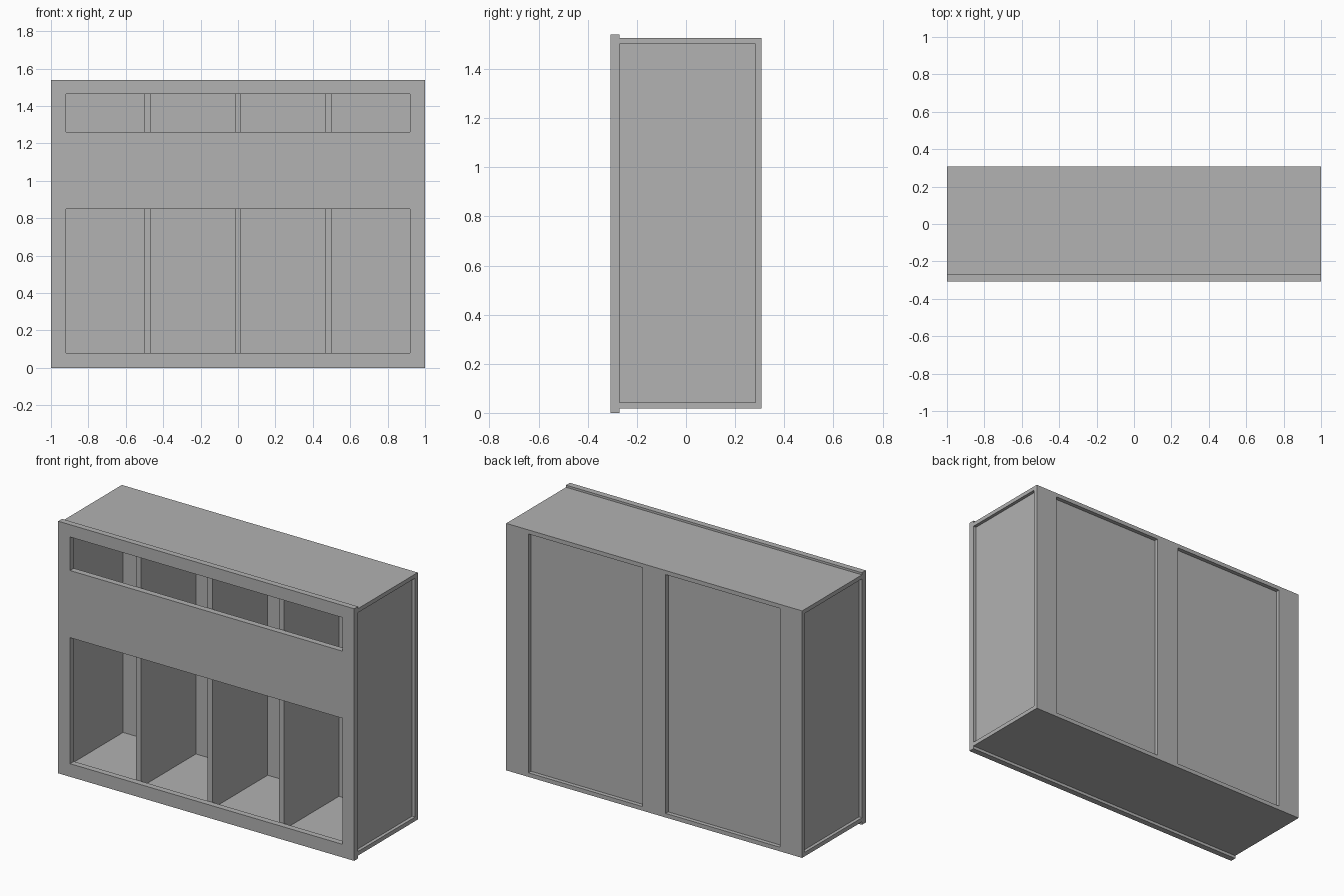
import bpy, bmesh
from mathutils import Vector

cube = bpy.data.objects.get("Cube")
if cube:
    bpy.data.objects.remove(cube, do_unlink=True)

GREY = (0.445, 0.445, 0.445, 1.0)
mat = bpy.data.materials.new("cabinet grey")
mat.use_nodes = True
mat.diffuse_color = GREY
mat.node_tree.nodes["Principled BSDF"].inputs["Base Color"].default_value = GREY

# Shared dimensions
FRONT, FRAME_BACK, BACK = -0.307, -0.27, 0.307
PANEL_BACK, PANEL_FRONT = 0.282, 0.262
BASE, FLOOR, CEILING, TOP = 0.018, 0.043, 1.502, 1.527
HEIGHT = 1.54


def finish(name, bm):
    bmesh.ops.recalc_face_normals(bm, faces=bm.faces)
    mesh = bpy.data.meshes.new(name)
    bm.to_mesh(mesh)
    bm.free()
    mesh.materials.append(mat)
    obj = bpy.data.objects.new(name, mesh)
    bpy.context.collection.objects.link(obj)
    return obj


def box(name, x, y, z):
    """Box from (min, max) pairs on each axis."""
    bm = bmesh.new()
    bmesh.ops.create_cube(bm, size=1)
    for v in bm.verts:
        v.co = Vector([r[0] if c < 0 else r[1] for c, r in zip(v.co, (x, y, z))])
    return finish(name, bm)


def face_frame(name, xs, zs, y, open_cells):
    """Board made of grid cells, leaving the open cells as holes."""
    bm = bmesh.new()
    grid = [[bm.verts.new((x, y[0], z)) for z in zs] for x in xs]
    for i in range(len(xs) - 1):
        for j in range(len(zs) - 1):
            if (i, j) not in open_cells:
                bm.faces.new((grid[i][j], grid[i + 1][j],
                              grid[i + 1][j + 1], grid[i][j + 1]))
    ext = bmesh.ops.extrude_face_region(bm, geom=bm.faces[:], use_keep_orig=True)
    moved = [g for g in ext["geom"] if isinstance(g, bmesh.types.BMVert)]
    bmesh.ops.translate(bm, verts=moved, vec=(0, y[1] - y[0], 0))
    return finish(name, bm)


# Front board with a low upper opening and a tall lower opening
face_frame("front_frame", (-1, -0.92, 0.92, 1), (0, 0.08, 0.85, 1.26, 1.465, HEIGHT),
           (FRONT, FRAME_BACK), {(1, 1), (1, 3)})

# Top and bottom boards
box("bottom_board", (-1, 1), (FRAME_BACK, BACK), (BASE, FLOOR))
box("top_board", (-1, 1), (FRAME_BACK, BACK), (CEILING, TOP))

# Recessed side panels and outer back stiles
for name, s in (("left", 1), ("right", -1)):
    box(name + "_side_panel", sorted((0.96 * s, 0.98 * s)),
        (FRAME_BACK, PANEL_BACK), (FLOOR, CEILING))
    box(name + "_back_stile", sorted((0.85 * s, s)),
        (PANEL_BACK, BACK), (FLOOR, CEILING))

# Recessed back panel and its centre stile
box("back_panel", (-0.96, 0.96), (PANEL_FRONT, PANEL_BACK), (FLOOR, CEILING))
box("centre_back_stile", (-0.078, 0.078), (PANEL_BACK, BACK), (FLOOR, CEILING))

# Full depth dividers
for name, x in (("right", -0.485), ("centre", 0), ("left", 0.482)):
    box(name + "_divider", (x - 0.017, x + 0.017),
        (FRAME_BACK, PANEL_FRONT), (FLOOR, CEILING))
